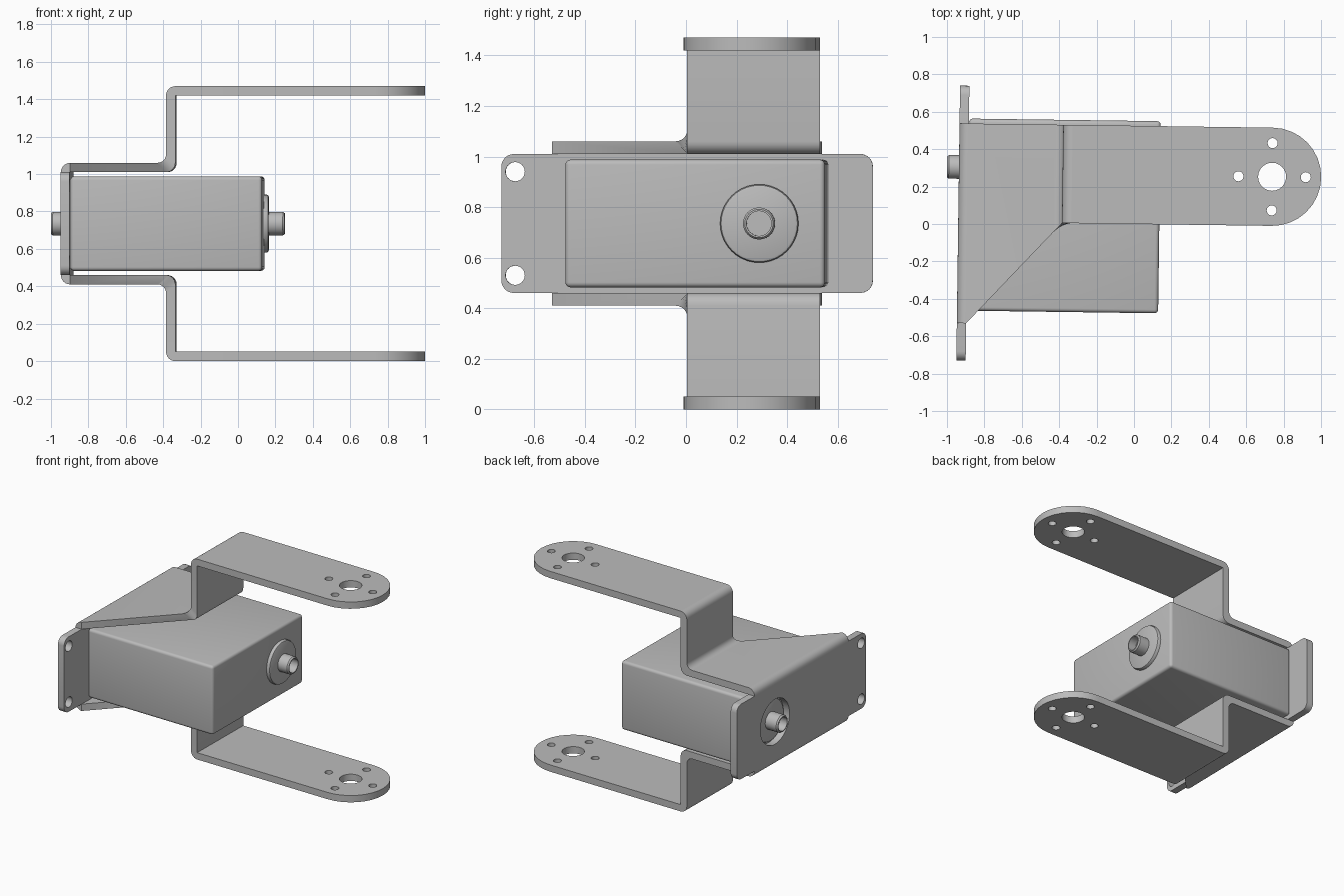
import bpy, bmesh, math
from mathutils import Matrix

cube = bpy.data.objects.get("Cube")
if cube:
    bpy.data.objects.remove(cube, do_unlink=True)

MID = 0.735          # height of the symmetry plane
T = 0.05             # sheet thickness
TILT = -0.0136       # slight turn of the whole assembly
BACK, FACE = -0.94, -0.89
AXIS_Y = 0.292
parts = []

metal = bpy.data.materials.new("grey metal")
metal.use_nodes = True
grey = (0.5, 0.5, 0.5, 1)
metal.diffuse_color = grey
metal.node_tree.nodes["Principled BSDF"].inputs["Base Color"].default_value = grey


def finish(name, bm):
    bmesh.ops.remove_doubles(bm, verts=bm.verts, dist=0.0002)
    bmesh.ops.recalc_face_normals(bm, faces=bm.faces)
    mesh = bpy.data.meshes.new(name)
    bm.to_mesh(mesh)
    bm.free()
    mesh.materials.append(metal)
    ob = bpy.data.objects.new(name, mesh)
    bpy.context.collection.objects.link(ob)
    ob.rotation_euler.z = TILT
    parts.append(ob)
    return ob


def arc(cx, cy, r, a0, a1, n):
    angles = [math.radians(a0 + (a1 - a0) * i / n) for i in range(n + 1)]
    return [(cx + r * math.cos(a), cy + r * math.sin(a)) for a in angles]


def circle(cx, cy, r, n=24):
    return arc(cx, cy, r, 0, 360, n)[:-1]


def sheet(name, outlines, matrix):
    """Flat plate with holes: the first outline is the border."""
    curve = bpy.data.curves.new(name, 'CURVE')
    curve.dimensions = '2D'
    curve.fill_mode = 'BOTH'
    curve.extrude = T / 2
    for pts in outlines:
        sp = curve.splines.new('POLY')
        sp.points.add(len(pts) - 1)
        for p, (x, y) in zip(sp.points, pts):
            p.co = (x, y, 0, 1)
        sp.use_cyclic_u = True
    tmp = bpy.data.objects.new("temporary", curve)
    bpy.context.collection.objects.link(tmp)
    deps = bpy.context.evaluated_depsgraph_get()
    mesh = bpy.data.meshes.new_from_object(tmp.evaluated_get(deps))
    bm = bmesh.new()
    bm.from_mesh(mesh)
    bm.transform(matrix)
    bpy.data.objects.remove(tmp)
    bpy.data.meshes.remove(mesh)
    bpy.data.curves.remove(curve)
    return finish(name, bm)


def lathe(name, profile, n=40):
    """Turn (x, radius) points around the output axis."""
    bm = bmesh.new()
    vs = [bm.verts.new((x, AXIS_Y, MID + r)) for x, r in profile]
    es = [bm.edges.new(pair) for pair in zip(vs, vs[1:])]
    bmesh.ops.spin(bm, geom=vs + es, cent=(0, AXIS_Y, MID), axis=(1, 0, 0),
                   angle=math.tau, steps=n, use_merge=True)
    return finish(name, bm)


def folded_web(name, side):
    """Tapered flange, upright and bends joining the back plate to an arm."""
    low, high = 0.275, 0.685     # flange and arm undersides above mid plane
    up = -0.385                  # outer face of the upright
    n = 6
    inner = [(FACE, low)] * (n + 1)
    outer = arc(FACE, low, T, 180, 90, n)
    inner += arc(up + T - 0.05, low + 0.05, 0.05, -90, 0, n)
    outer += arc(up - 0.045, low + T + 0.045, 0.045, -90, 0, n)
    inner += [(up + T, high)] * (n + 1)
    outer += arc(up + T, high, T, 180, 90, n)

    def edge_y(x):
        return max(-0.543, min(0, (x - up) * 1.075))

    bm = bmesh.new()
    rings = []
    for (ix, iz), (ox, oz) in zip(inner, outer):
        rings.append([bm.verts.new((x, y, MID + side * z)) for x, y, z in (
            (ix, edge_y(ix), iz), (ix, 0.525, iz),
            (ox, 0.525, oz), (ox, edge_y(ox), oz))])
    for a, b in zip(rings, rings[1:]):
        for k in range(4):
            j = (k + 1) % 4
            bm.faces.new((a[k], a[j], b[j], b[k]))
    bm.faces.new(rings[0])
    bm.faces.new(rings[-1])
    bmesh.ops.dissolve_degenerate(bm, dist=0.0002, edges=bm.edges)
    return finish(name, bm)


# Arms with rounded ends and horn holes, plus their folded webs
R, END_X, END_Y = 0.2625, 0.735, 0.2625
arm = [(-0.335, 0), *arc(END_X, END_Y, R, -90, 90, 16), (-0.335, 0.525)]
arm_holes = [circle(END_X, END_Y, 0.075)]
for k in range(4):
    a = k * math.pi / 2
    arm_holes.append(circle(END_X + 0.18 * math.cos(a),
                            END_Y + 0.18 * math.sin(a), 0.027, 16))
for label, side in (("upper", 1), ("lower", -1)):
    sheet(label + "_arm", [arm] + arm_holes,
          Matrix.Translation((0, 0, MID + side * 0.71)))
    folded_web(label + "_folded_web", side)

# Back plate with mounting lug holes and a shaft opening
y0, y1, h, c = -0.743, 0.727, 0.275, 0.05
border = (arc(y1 - c, h - c, c, 0, 90, 6) + arc(y0 + c, h - c, c, 90, 180, 6)
          + arc(y0 + c, c - h, c, 180, 270, 6) + arc(y1 - c, c - h, c, 270, 360, 6))
to_back = Matrix(((0, 0, 1, (BACK + FACE) / 2), (1, 0, 0, 0),
                  (0, 1, 0, MID), (0, 0, 0, 1)))
sheet("back_plate", [border, circle(AXIS_Y, 0, 0.165, 40),
                     circle(-0.688, 0.205, 0.038), circle(-0.688, -0.205, 0.038)],
      to_back)

# Motor housing
bm = bmesh.new()
bmesh.ops.create_cube(bm, size=1)
bm.transform(Matrix.Translation((-0.377, 0.038, MID))
             @ Matrix.Diagonal((1.025, 1.027, 0.505, 1)))
bmesh.ops.bevel(bm, geom=bm.edges[:], offset=0.02, segments=4, profile=0.5,
                affect='EDGES')
finish("motor_housing", bm)

# Round bosses and hollow shafts on both ends of the axis
for label, base, d, boss, tip in (("front", 0.135, 1, 0.161, 0.246),
                                  ("rear", FACE, -1, -0.905, -1.004)):
    edge = 0.012
    lathe(label + "_boss", [(base - d * 0.01, 0.155), (boss - d * edge, 0.155),
                            (boss - d * edge * 0.3, 0.151), (boss, 0.143),
                            (boss, 0)])
    lathe(label + "_shaft", [(boss - d * 0.005, 0.063), (tip - d * 0.01, 0.063),
                             (tip, 0.056), (tip, 0.049),
                             (tip - d * 0.06, 0.049), (tip - d * 0.06, 0)])

# Smooth shading with crisp edges
bpy.ops.object.select_all(action='DESELECT')
for ob in parts:
    ob.select_set(True)
bpy.context.view_layer.objects.active = parts[0]
bpy.ops.object.shade_smooth_by_angle(angle=math.radians(30))
